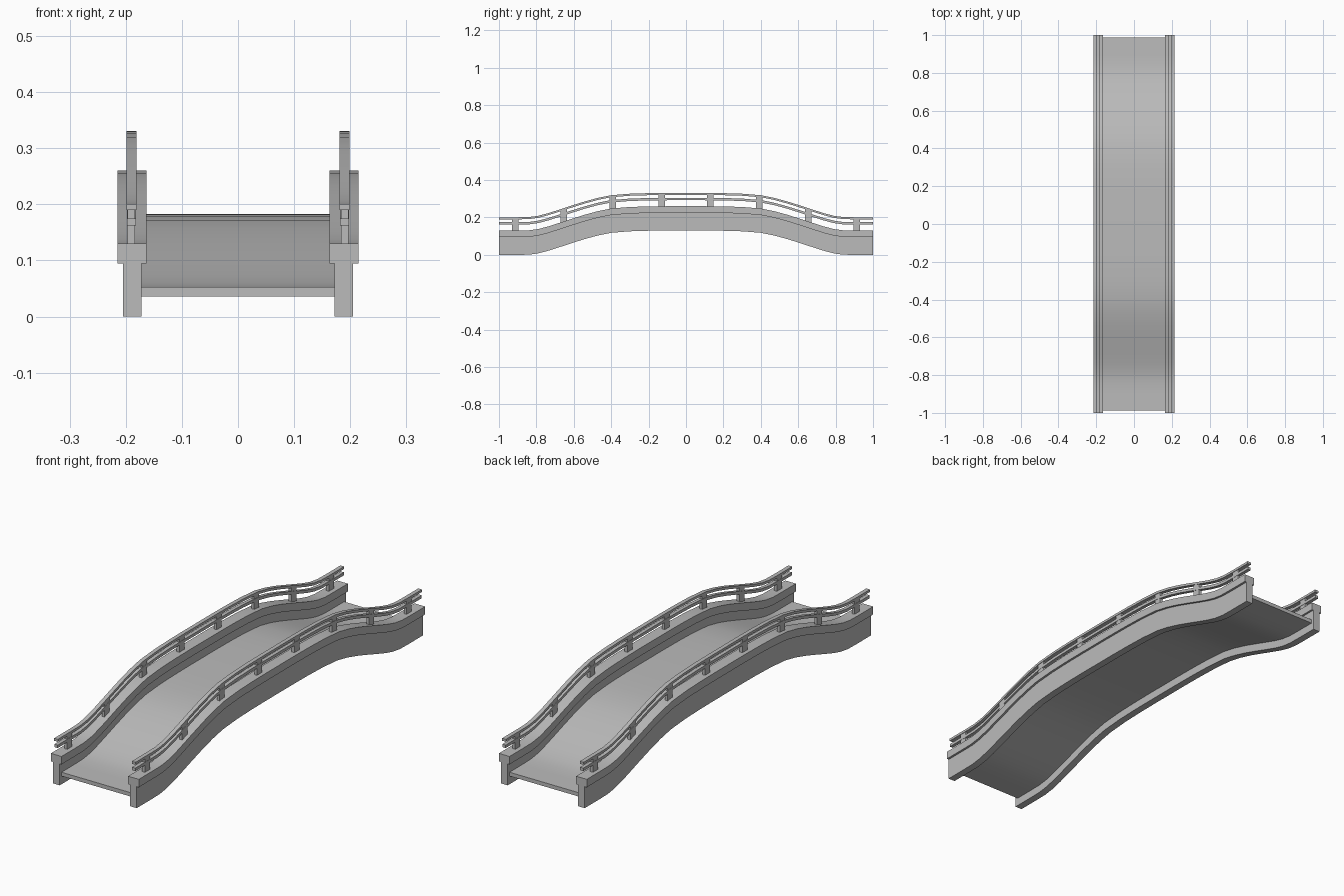
import bpy
import bmesh
import math

cube = bpy.data.objects.get("Cube")
if cube:
    bpy.data.objects.remove(cube, do_unlink=True)

grey = bpy.data.materials.new("stone grey")
grey.use_nodes = True
colour = (0.5, 0.5, 0.5, 1)
grey.diffuse_color = colour
grey.node_tree.nodes["Principled BSDF"].inputs["Base Color"].default_value = colour

# Half of the arch: distance from the middle, rise above the ends
HALF = [(0.1, 0.13), (0.2, 0.129), (0.3, 0.126), (0.4, 0.118), (0.47, 0.104),
        (0.54, 0.085), (0.61, 0.063), (0.68, 0.04), (0.74, 0.021),
        (0.79, 0.008), (0.84, 0.001), (0.9, 0), (1, 0)]
ARCH = [(-y, h) for y, h in reversed(HALF)] + HALF


def rise(y):
    """Height of the arch at y."""
    for (a, ha), (b, hb) in zip(ARCH, ARCH[1:]):
        if a <= y <= b:
            return ha + (hb - ha) * (y - a) / (b - a)
    return 0


def finish(name, bm):
    bmesh.ops.recalc_face_normals(bm, faces=bm.faces)
    mesh = bpy.data.meshes.new(name)
    bm.to_mesh(mesh)
    bm.free()
    mesh.materials.append(grey)
    obj = bpy.data.objects.new(name, mesh)
    bpy.context.collection.objects.link(obj)
    bpy.ops.object.select_all(action='DESELECT')
    obj.select_set(True)
    bpy.context.view_layer.objects.active = obj
    bpy.ops.object.shade_smooth_by_angle(angle=math.radians(30))
    return obj


def sweep(name, x0, x1, z0, z1, end=1.0):
    """Rectangular bar that follows the arch from -end to end."""
    bm = bmesh.new()
    rings = []
    for y, h in ARCH:
        y = max(-end, min(end, y))
        rings.append([bm.verts.new((x, y, z + h)) for x, z in
                      ((x0, z0), (x1, z0), (x1, z1), (x0, z1))])
    for a, b in zip(rings, rings[1:]):
        for i in range(4):
            j = (i + 1) % 4
            bm.faces.new((a[i], a[j], b[j], b[i]))
    bm.faces.new(rings[0])
    bm.faces.new(rings[-1])
    return finish(name, bm)


def post(name, x, y):
    """Upright between the curb and the top rail, with sloped ends."""
    bm = bmesh.new()
    bmesh.ops.create_cube(bm, size=1)
    for v in bm.verts:
        py = y + v.co.y * 0.035
        pz = (0.192 if v.co.z > 0 else 0.125) + rise(py)
        v.co = (x + v.co.x * 0.0135, py, pz)
    finish(name, bm)


# Walkway
sweep("deck", -0.174, 0.174, 0.036, 0.053, end=0.987)

# Side beams, curbs and railings
for side, s in (("left", 1), ("right", -1)):
    sweep(side + "_beam", s * 0.172, s * 0.205, 0, 0.096)
    sweep(side + "_curb", s * 0.163, s * 0.215, 0.095, 0.13)
    sweep(side + "_lower_rail", s * 0.182, s * 0.198, 0.162, 0.175)
    sweep(side + "_top_rail", s * 0.181, s * 0.199, 0.19, 0.201)
    for i in range(8):
        post(f"{side}_post_{i + 1}", s * 0.19, -0.914 + i * 0.2611)
